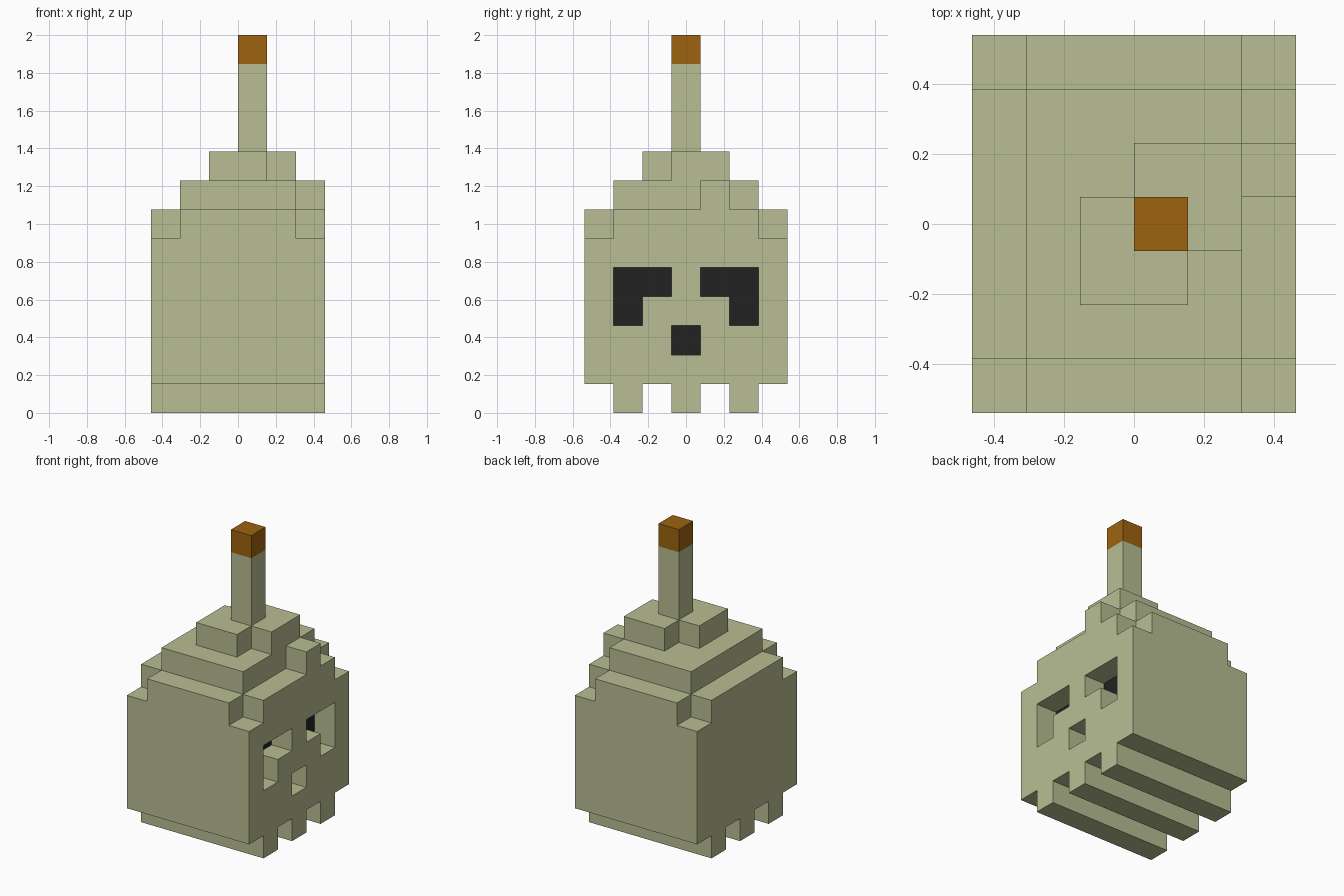
import bpy, bmesh
from mathutils import Vector

if "Cube" in bpy.data.objects:
    bpy.data.objects.remove(bpy.data.objects["Cube"], do_unlink=True)

U = 2 / 13                      # block size
NX, NY = 6, 7                   # footprint in blocks


def material(name, rgb):
    m = bpy.data.materials.new(name)
    m.use_nodes = True
    m.diffuse_color = (*rgb, 1)
    m.node_tree.nodes["Principled BSDF"].inputs["Base Color"].default_value = (*rgb, 1)
    return m


wax = material("pale green wax", (0.479, 0.512, 0.292))
dark = material("charcoal", (0.016, 0.016, 0.016))
ember = material("burnt orange", (0.332, 0.127, 0.005))


def cells(x, y, z):
    """All blocks in the half-open ranges x, y, z."""
    return {(i, j, k) for i in range(*x) for j in range(*y) for k in range(*z)}


def build(name, solid, mats, is_second=lambda c, n: False):
    """Skin a set of blocks; is_second(centre, normal) picks the second material."""
    bm = bmesh.new()
    for cell in solid:
        mid = Vector(cell) + Vector((0.5, 0.5, 0.5))
        for axis in range(3):
            for s in (-1, 1):
                n = Vector((0, 0, 0))
                n[axis] = s
                if tuple(int(v) for v in Vector(cell) + n) in solid:
                    continue
                u = Vector((0, 0, 0))
                u[(axis + 1) % 3] = 0.5
                v = n.cross(u)
                c = mid + n * 0.5
                face = bm.faces.new([bm.verts.new(p) for p in
                                     (c - u - v, c + u - v, c + u + v, c - u + v)])
                face.material_index = int(is_second(c, n))
    bmesh.ops.remove_doubles(bm, verts=bm.verts, dist=1e-4)
    bmesh.ops.dissolve_limit(bm, angle_limit=0.02, verts=bm.verts, edges=bm.edges,
                             delimit={'MATERIAL'})
    for vert in bm.verts:
        vert.co = (vert.co - Vector((NX / 2, NY / 2, 0))) * U
    me = bpy.data.meshes.new(name)
    bm.to_mesh(me)
    bm.free()
    for m in mats:
        me.materials.append(m)
    ob = bpy.data.objects.new(name, me)
    bpy.context.collection.objects.link(ob)
    return ob


# Body: main block, stepped shoulders, and a lopsided cap
body = cells((0, 6), (0, 7), (1, 6))
body |= cells((1, 5), (0, 7), (6, 7)) | cells((0, 6), (1, 6), (6, 7))
body |= cells((1, 5), (1, 6), (7, 8))
body |= cells((5, 6), (4, 5), (7, 8))                                   # side drip
body |= cells((2, 4), (2, 4), (8, 9)) | cells((3, 5), (3, 5), (8, 9))

# Recessed eyes and mouth, one block deep on the +x side
body -= cells((5, 6), (3, 4), (2, 3))
for outer, inner in ((1, 2), (5, 4)):
    body -= cells((5, 6), (outer, outer + 1), (3, 5))
    body -= cells((5, 6), (inner, inner + 1), (4, 5))
build("body", body, [wax, dark],
      lambda c, n: n.x > 0.5 and abs(c.x - 5) < 0.01 and c.z < 6)

# Three runners under the body
for label, j in (("front", 1), ("middle", 3), ("back", 5)):
    build(f"{label}_foot", cells((0, 6), (j, j + 1), (0, 1)), [wax])

# Stem and its coloured tip
build("stem", cells((3, 4), (3, 4), (9, 12)), [wax])
build("stem_tip", cells((3, 4), (3, 4), (12, 13)), [ember])
